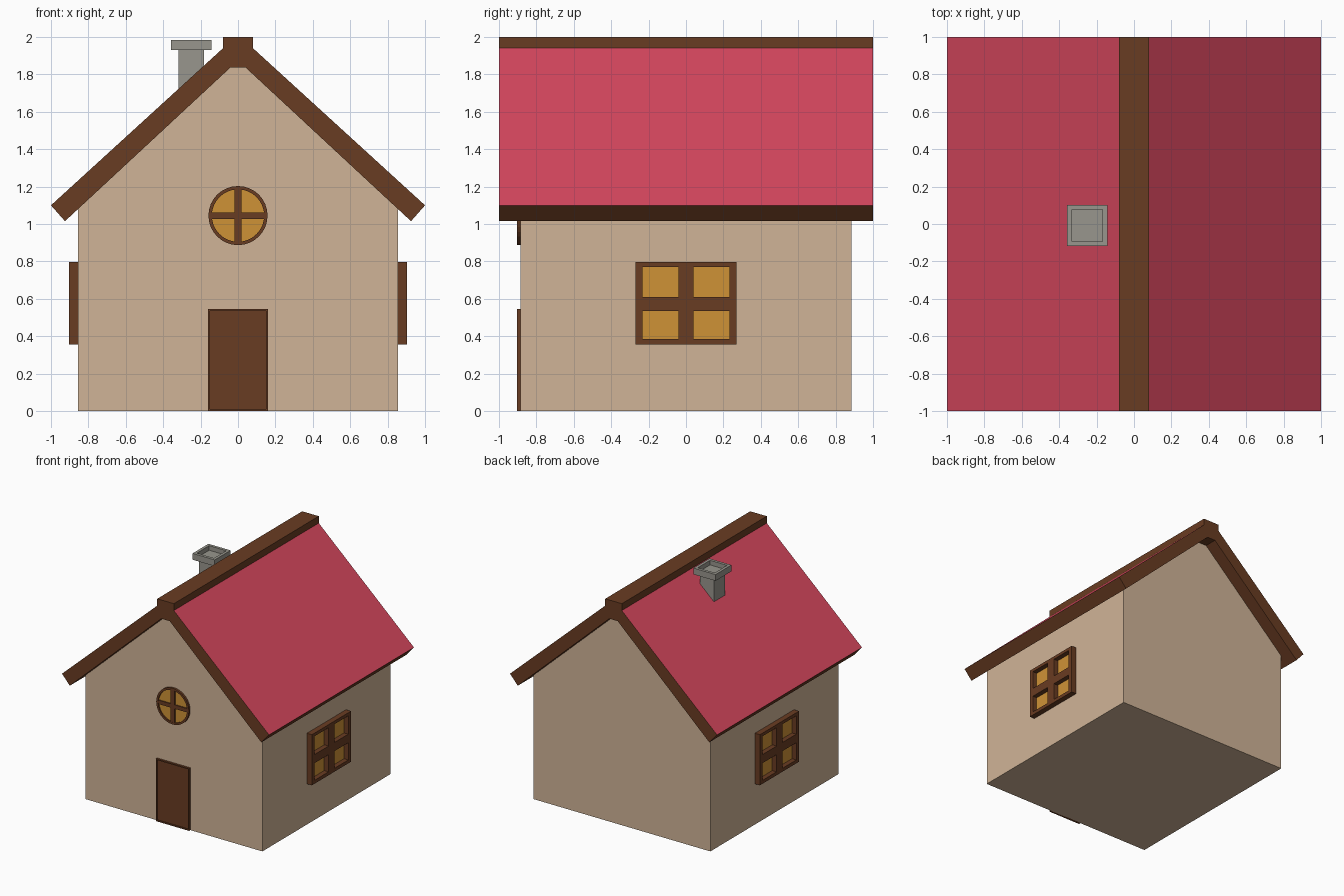
import bpy, bmesh, math
from mathutils import Vector

if "Cube" in bpy.data.objects:
    bpy.data.objects.remove(bpy.data.objects["Cube"])


def material(name, rgb):
    m = bpy.data.materials.new(name)
    lin = [((c / 255 + 0.055) / 1.055) ** 2.4 for c in rgb]
    m.diffuse_color = (*lin, 1)
    m.use_nodes = True
    m.node_tree.nodes["Principled BSDF"].inputs["Base Color"].default_value = m.diffuse_color
    return m


WALL = material("tan plaster", (208, 180, 151))
BROWN = material("dark brown wood", (105, 60, 34))
RED = material("red roof", (213, 70, 93))
GLASS = material("amber glass", (207, 146, 54))
STONE = material("grey stone", (152, 150, 141))


def finish(bm, name, *mats):
    bmesh.ops.recalc_face_normals(bm, faces=bm.faces)
    me = bpy.data.meshes.new(name)
    bm.to_mesh(me)
    bm.free()
    for m in mats:
        me.materials.append(m)
    ob = bpy.data.objects.new(name, me)
    bpy.context.collection.objects.link(ob)
    return ob


def add_box(bm, lo, hi):
    vs = bmesh.ops.create_cube(bm, size=1)["verts"]
    for v in vs:
        v.co = [(a + b) / 2 + c * (b - a) for a, b, c in zip(lo, hi, v.co)]
    return {f for v in vs for f in v.link_faces}


def add_prism(bm, faces_xz, y0, y1):
    """Extrude x-z polygons (sharing corners) from y0 to y1."""
    cache = {}
    def vert(p):
        key = (round(p[0], 5), round(p[1], 5))
        if key not in cache:
            cache[key] = bm.verts.new((p[0], y0, p[1]))
        return cache[key]
    faces = [bm.faces.new([vert(p) for p in poly]) for poly in faces_xz]
    res = bmesh.ops.extrude_face_region(bm, geom=faces, use_keep_orig=True)
    for v in res["geom"]:
        if isinstance(v, bmesh.types.BMVert):
            v.co.y = y1


def inset_push(bm, face, thickness, depth):
    """Frame a face with a border and push its centre inwards."""
    bm.normal_update()
    n = face.normal.copy()
    bmesh.ops.inset_region(bm, faces=[face], thickness=thickness)
    res = bmesh.ops.extrude_discrete_faces(bm, faces=[face])
    bmesh.ops.translate(bm, verts=res["faces"][0].verts, vec=-n * depth)


# Walls with gable ends
half = [(0.855, 0), (0.855, 1.085), (0.04, 1.837)]
bm = bmesh.new()
add_prism(bm, [half + [(-x, z) for x, z in reversed(half)]], -0.885, 0.885)
finish(bm, "walls", WALL)

# Roof: brown timber with red slopes
half = [(0.04, 1.837), (0.925, 1.015), (1.0, 1.1), (0.08, 1.94), (0.08, 2.0)]
bm = bmesh.new()
add_prism(bm, [half + [(-x, z) for x, z in reversed(half)]], -1, 1)
roof = finish(bm, "roof", BROWN, RED)
for p in roof.data.polygons:
    p.material_index = int(0.3 < p.normal.z < 0.95)

# Chimney shaft and hollow cap
bm = bmesh.new()
add_box(bm, (-0.317, -0.082, 1.6), (-0.183, 0.068, 1.94))
finish(bm, "chimney_shaft", STONE)
bm = bmesh.new()
faces = add_box(bm, (-0.357, -0.117, 1.93), (-0.143, 0.102, 1.985))
inset_push(bm, max(faces, key=lambda f: f.calc_center_median().z), 0.035, 0.04)
finish(bm, "chimney_cap", STONE)

# Door with recessed panel
bm = bmesh.new()
faces = add_box(bm, (-0.16, -0.903, 0), (0.16, -0.88, 0.545))
inset_push(bm, min(faces, key=lambda f: f.calc_center_median().y), 0.014, 0.01)
finish(bm, "door", BROWN)

# Round window: ring, cross bars and glass
def circle(r, n=32):
    return [(r * math.cos(math.tau * i / n), 1.045 + r * math.sin(math.tau * i / n))
            for i in range(n)]

outer, inner = circle(0.158), circle(0.14)
bm = bmesh.new()
add_prism(bm, [[outer[i - 1], outer[i], inner[i], inner[i - 1]] for i in range(32)],
          -0.903, -0.88)
finish(bm, "round_window_ring", BROWN)
bm = bmesh.new()
add_box(bm, (-0.02, -0.902, 0.9), (0.02, -0.88, 1.19))
add_box(bm, (-0.15, -0.9015, 1.028), (0.15, -0.88, 1.062))
finish(bm, "round_window_bars", BROWN)
bm = bmesh.new()
add_prism(bm, [inner], -0.892, -0.884)
finish(bm, "round_window_glass", GLASS)

# Side windows: lattice frame with four panes, one on each side wall
us = [-0.27, -0.232, -0.04, 0.04, 0.232, 0.27]
vs = [0.355, 0.385, 0.535, 0.61, 0.77, 0.797]
cells = [[(us[i], vs[j]), (us[i + 1], vs[j]), (us[i + 1], vs[j + 1]), (us[i], vs[j + 1])]
         for i in range(5) for j in range(5) if not (i % 2 and j % 2)]
for side, s in (("right", 1), ("left", -1)):
    bm = bmesh.new()
    add_prism(bm, cells, -0.903, -0.853)
    for v in bm.verts:
        v.co = Vector((-v.co.y * s, v.co.x, v.co.z))
    bmesh.ops.dissolve_limit(bm, angle_limit=0.01, verts=bm.verts, edges=bm.edges)
    finish(bm, side + "_window_frame", BROWN)
    bm = bmesh.new()
    xs = sorted((0.852 * s, 0.861 * s))
    add_box(bm, (xs[0], -0.25, 0.37), (xs[1], 0.25, 0.785))
    finish(bm, side + "_window_glass", GLASS)
